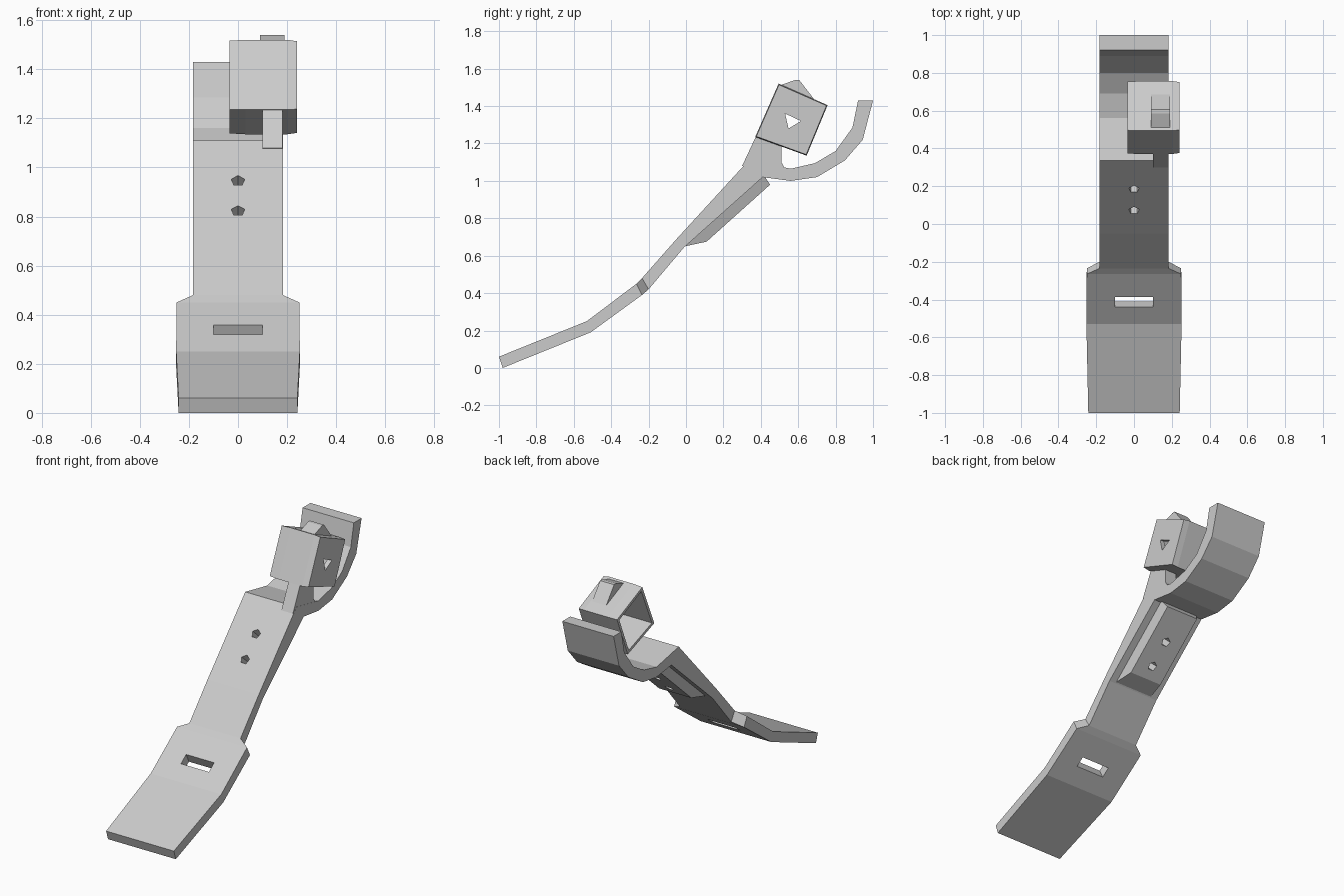
import bpy, bmesh
from mathutils import Vector

if "Cube" in bpy.data.objects:
    bpy.data.objects.remove(bpy.data.objects["Cube"])


def finish(name, verts, faces):
    """Make an object from points and faces with outward normals."""
    me = bpy.data.meshes.new(name)
    me.from_pydata(verts, [], faces)
    bm = bmesh.new()
    bm.from_mesh(me)
    bmesh.ops.recalc_face_normals(bm, faces=bm.faces)
    bm.to_mesh(me)
    bm.free()
    ob = bpy.data.objects.new(name, me)
    bpy.context.collection.objects.link(ob)
    return ob


def loft(name, rings):
    """Skin closed rings of equal length and cap both ends."""
    n = len(rings[0])
    verts = [p for r in rings for p in r]
    faces = [tuple(range(n)), tuple(range(len(verts) - n, len(verts)))]
    for k in range(len(rings) - 1):
        for i in range(n):
            j = (i + 1) % n
            faces.append((k*n + i, k*n + j, (k+1)*n + j, (k+1)*n + i))
    return finish(name, verts, faces)


def prism(name, profile, x0, x1):
    """Extrude a (y, z) profile along x."""
    return loft(name, [[(x, y, z) for y, z in profile] for x in (x0, x1)])


def cut(ob, cutter):
    cutter.hide_render = True
    m = ob.modifiers.new("cut", 'BOOLEAN')
    m.object, m.operation, m.solver = cutter, 'DIFFERENCE', 'EXACT'
    bpy.context.view_layer.objects.active = ob
    bpy.ops.object.modifier_apply(modifier=m.name)


def drop(*cutters):
    for c in cutters:
        bpy.data.objects.remove(c, do_unlink=True)


# Main strap with foot plate and hook: top y, z, bottom y, z, half width
stations = [
    (-1.00, 0.06, -0.98, 0.00, 0.242),
    (-0.53, 0.25, -0.51, 0.19, 0.252),
    (-0.265, 0.45, -0.235, 0.39, 0.25),
    (-0.235, 0.48, -0.20, 0.42, 0.183),
    (-0.05, 0.69, -0.01, 0.645, 0.183),
    (0.335, 1.11, 0.41, 1.02, 0.183),
    (0.56, 1.065, 0.56, 1.00, 0.183),
    (0.69, 1.095, 0.70, 1.02, 0.183),
    (0.80, 1.16, 0.85, 1.11, 0.183),
    (0.89, 1.285, 0.945, 1.22, 0.183),
    (0.92, 1.43, 1.00, 1.43, 0.183),
]
strap = loft("strap", [[(-w, a, b), (w, a, b), (w, c, d), (-w, c, d)]
                       for a, b, c, d, w in stations])

# Raised pad under the strap, with sloped sides
pad_profile = [(-0.03, 0.645), (0.11, 0.675), (0.45, 0.98), (0.41, 1.04)]
widths = (0.14, 0.115, 0.115, 0.14)
pad = loft("underside_pad", [[(s * w, y, z) for (y, z), w in zip(pad_profile, widths)]
                             for s in (-1, 1)])

# Slot in the foot plate
slot = prism("slot_cutter", [(-0.49, 0.42), (-0.435, 0.455), (-0.33, 0.245), (-0.385, 0.21)],
             -0.10, 0.10)
cut(strap, slot)
drop(slot)

# Two five-sided screw holes through strap and pad
normal = Vector((0, -0.745, 0.667))
for y, z in ((0.185, 0.945), (0.075, 0.82)):
    bpy.ops.mesh.primitive_cylinder_add(vertices=5, radius=0.029, depth=0.6,
                                        location=(0, y, z))
    hole = bpy.context.object
    hole.rotation_euler = normal.to_track_quat('Z', 'Y').to_euler()
    bpy.context.view_layer.update()
    cut(strap, hole)
    cut(pad, hole)
    drop(hole)

# Post carrying the box
prism("box_post", [(0.30, 1.08), (0.375, 1.24), (0.51, 1.185), (0.51, 1.10),
                   (0.56, 1.01), (0.42, 1.02)], 0.10, 0.182)

# Hollow box, open towards -x, with a triangular window in the closed side
corners = [(0.37, 1.235), (0.495, 1.52), (0.757, 1.405), (0.645, 1.135)]
mid_y = sum(c[0] for c in corners) / 4
mid_z = sum(c[1] for c in corners) / 4
box = loft("box_holder", [[(x, mid_y + (y - mid_y) * s, mid_z + (z - mid_z) * s)
                           for y, z in corners]
                          for x, s in ((-0.035, 0.98), (0.03, 1), (0.20, 1), (0.24, 0.97))])
inner = prism("box_cutter", [(mid_y + (y - mid_y) * 0.86, mid_z + (z - mid_z) * 0.86)
                             for y, z in corners], -0.2, 0.21)
window = prism("window_cutter", [(0.53, 1.36), (0.615, 1.32), (0.548, 1.28)], 0.15, 0.4)
cut(box, inner)
cut(box, window)
drop(inner, window)

# Wedge-shaped catch on top of the box
prism("top_catch", [(0.50, 1.51), (0.585, 1.54), (0.605, 1.54), (0.69, 1.43)], 0.09, 0.19)
